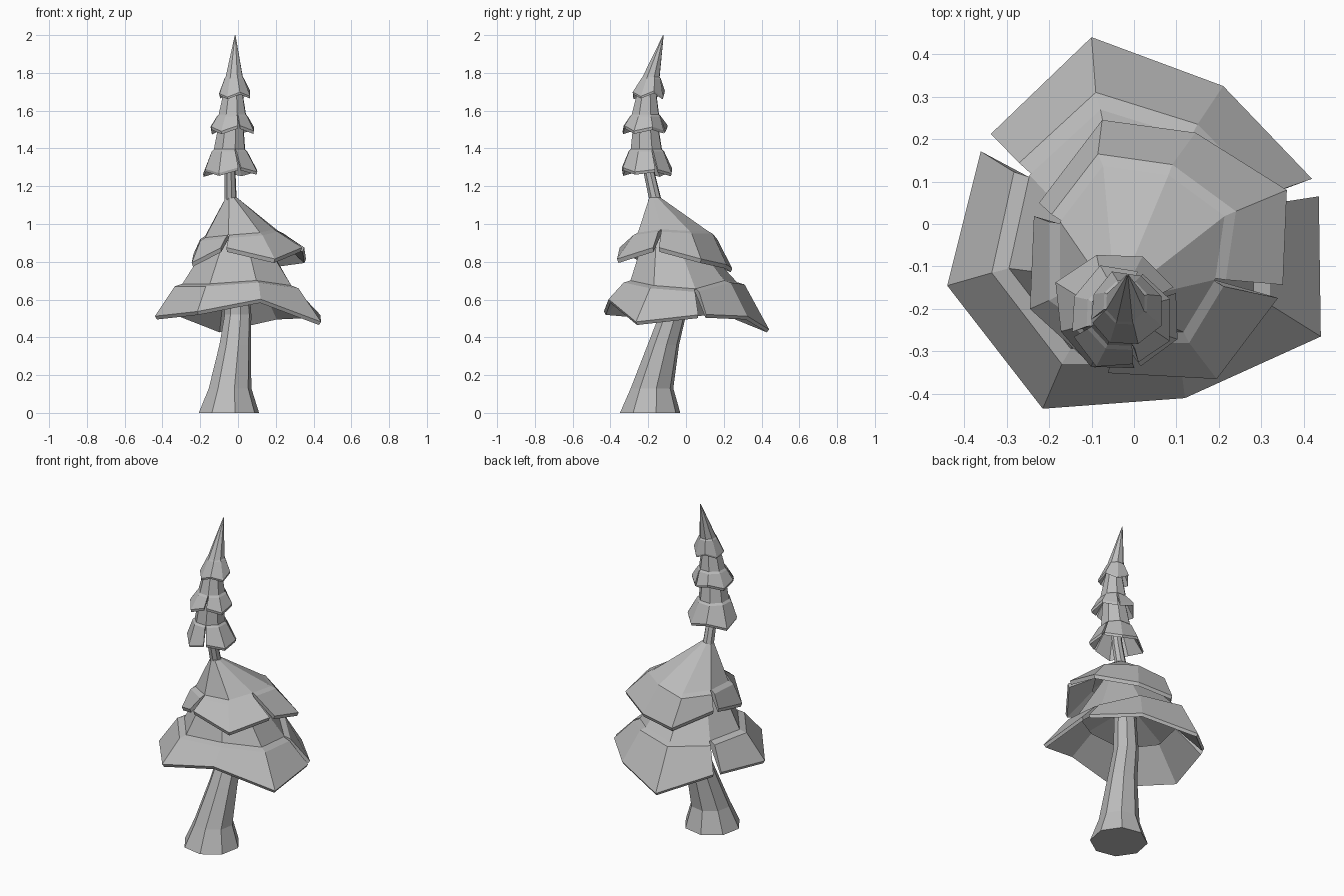
import bpy, math, random
from mathutils import Vector
import bmesh

if "Cube" in bpy.data.objects:
    bpy.data.objects.remove(bpy.data.objects["Cube"])

random.seed(4)
N = 8

# The whole model is one neutral grey
grey = bpy.data.materials.new("neutral grey")
grey.diffuse_color = (0.5, 0.5, 0.5, 1)
grey.use_nodes = True
grey.node_tree.nodes["Principled BSDF"].inputs["Base Color"].default_value = grey.diffuse_color


def ring(x, y, z, r, phase=0.0):
    return [Vector((x + r * math.cos(phase - math.tau * i / N),
                    y + r * math.sin(phase - math.tau * i / N), z)) for i in range(N)]


def loft(bm, rings):
    """Skin a list of equal-length closed rows of points and cap both ends."""
    rows = [[bm.verts.new(p) for p in r] for r in rings]
    n = len(rows[0])
    for a, b in zip(rows, rows[1:]):
        for i in range(n):
            j = (i + 1) % n
            bm.faces.new((a[i], a[j], b[j], b[i]))
    bm.faces.new(rows[0])
    bm.faces.new(rows[-1])


def finish(bm, name):
    bmesh.ops.recalc_face_normals(bm, faces=bm.faces)
    me = bpy.data.meshes.new(name)
    bm.to_mesh(me)
    bm.free()
    me.materials.append(grey)
    ob = bpy.data.objects.new(name, me)
    bpy.context.collection.objects.link(ob)
    return ob


def tier(name, top, lip, hem, splits, thick, step=0.88):
    """Faceted cone with a raised, flared skirt cut into flaps at the splits."""
    bm = bmesh.new()
    lip = [Vector(p) for p in lip]
    hem = [Vector(p) for p in hem]
    mid = sum(lip, Vector()) / N
    up = Vector((0, 0, 1))
    base = [mid + (p - mid) * step + up * thick * 0.6 for p in lip]
    # cone, hollow underneath
    phase = math.atan2(lip[0].y - mid.y, lip[0].x - mid.x)
    hollow = [mid + (p - mid) * 0.2 + up * (top[2] - mid.z) * 0.3 for p in lip]
    loft(bm, [ring(*top, phase), base, hollow])
    # skirt flaps
    cuts = sorted(splits)
    for k, s in enumerate(cuts):
        e = cuts[(k + 1) % len(cuts)]
        count = (e - s) % N or N
        idx = [(s + i) % N for i in range(count + 1)]

        def row(points, gap):
            r = [points[i].copy() for i in idx]
            r[0], r[-1] = r[0].lerp(r[1], gap), r[-1].lerp(r[-2], gap)
            return r
        inner = row(base, 0.02)
        edge = row(lip, 0.05)
        under = row([mid + (p - mid) * 0.9 - up * thick * 0.5 for p in base], 0.02)
        low = row([mid + (p - mid) * 0.975 for p in hem], 0.07)
        high = row([p + up * thick for p in hem], 0.07)
        loft(bm, list(zip(inner, edge, high, low, under)))
    return finish(bm, name)


# Trunk: bent, flared at the foot
bm = bmesh.new()
loft(bm, [ring(*p, 0.2) for p in [
    (-0.048, -0.19, 0, 0.163), (-0.042, -0.18, 0.13, 0.115), (-0.015, -0.12, 0.36, 0.085),
    (0, -0.07, 0.52, 0.072), (-0.01, -0.09, 0.8, 0.06),
    (-0.04, -0.165, 1.14, 0.033), (-0.043, -0.197, 1.28, 0.03), (-0.04, -0.21, 1.42, 0.026)]])
finish(bm, "trunk")

# Two wide lower tiers
tier("lowest_tier", (0, -0.1, 0.98, 0.11),
     [(-.09, .31, .68), (.15, .235, .69), (.32, .06, .64), (.32, -.19, .66),
      (.11, -.33, .69), (-.17, -.33, .67), (-.335, -.115, .67), (-.28, .135, .67)],
     [(-.10, .44, .42), (.21, .325, .49), (.435, .09, .50), (.44, -.265, .46),
      (.12, -.41, .58), (-.215, -.435, .515), (-.44, -.145, .49), (-.355, .195, .52)],
     [2, 7], 0.022)
tier("second_tier", (-0.035, -0.165, 1.14, 0.032),
     [(-.085, .165, .92), (.09, .14, .95), (.24, .03, .95), (.215, -.14, .96),
      (.13, -.28, .94), (-.06, -.28, .925), (-.2, -.18, .91), (-.2, .015, .92)],
     [(-.075, .245, .74), (.145, .215, .76), (.36, .08, .79), (.35, -.16, .855),
      (.195, -.365, .79), (-.08, -.35, .855), (-.245, -.2, .77), (-.235, .035, .82)],
     [3, 5, 7], 0.025)

# Slim upper tiers: top cone, lip and hem rings (x, y, z, r), splits, thickness
uppers = [
    ("third_tier", (-.035, -.215, 1.56, .065), (-.045, -.21, 1.385, .1),
     (-.04, -.205, 1.265, .147), [2, 4], .018),
    ("fourth_tier", (-.025, -.205, 1.74, .045), (-.03, -.215, 1.57, .087),
     (-.035, -.22, 1.485, .122), [1, 4, 6], .018),
    ("crown_tier", (-.015, -.12, 2.0, .002), (-.02, -.185, 1.77, .055),
     (-.02, -.2, 1.67, .087), [6], .014),
]
for name, top, lip, hem, splits, thick in uppers:
    phase = math.radians(110)
    low = ring(*hem, phase)
    for i, p in enumerate(low):
        p.z += 0.014 * (-1) ** i + random.uniform(-0.008, 0.008)
        p.xy += (p.xy - Vector(hem[:2])) * random.uniform(-0.06, 0.1)
    tier(name, top, ring(*lip, phase), low, splits, thick)
